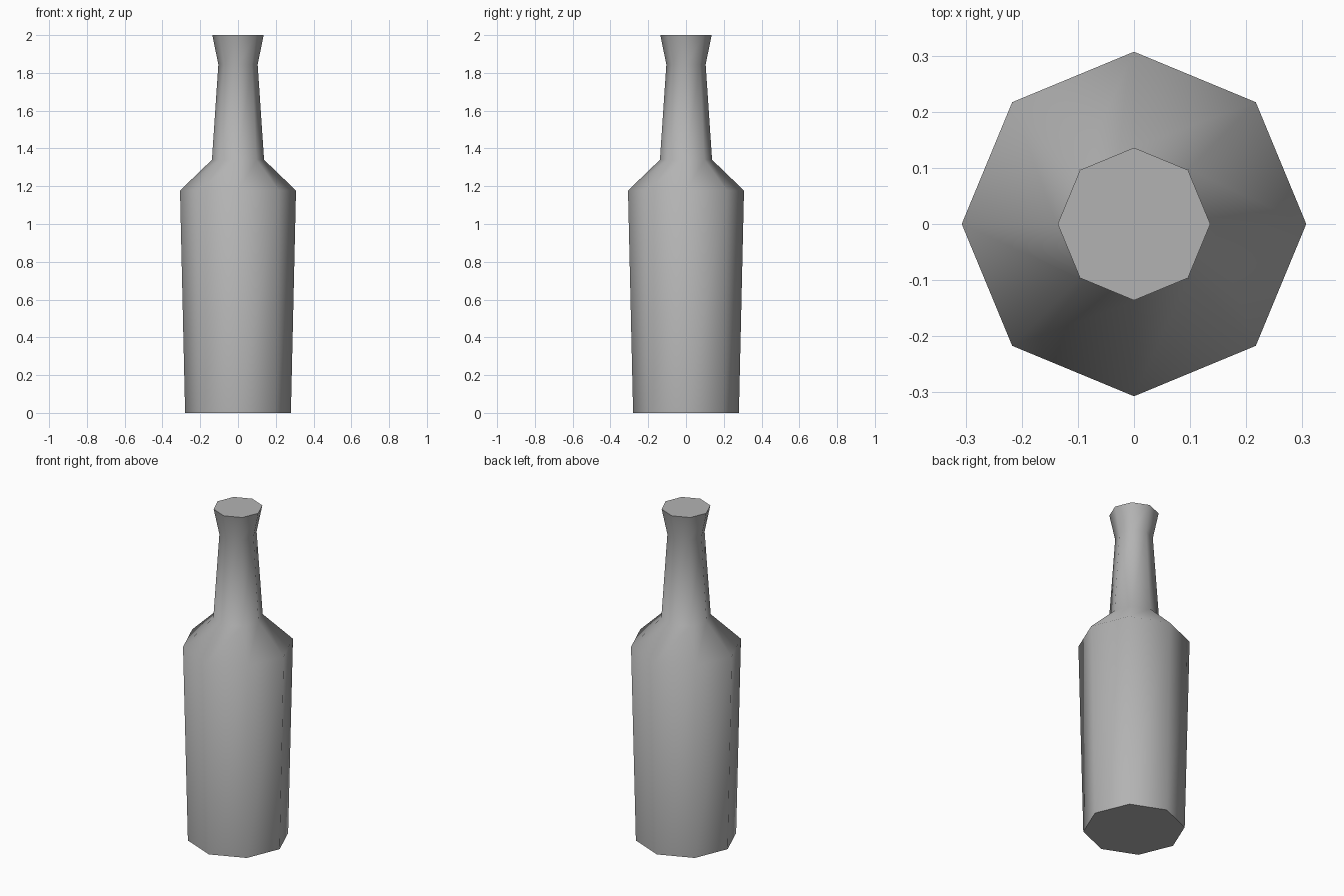
import bpy, bmesh
from math import radians, cos, sin, tau

if "Cube" in bpy.data.objects:
    bpy.data.objects.remove(bpy.data.objects["Cube"])

SIDES = 8
# Bottle profile from base to lip: (radius, height)
PROFILE = [(0.28, 0.0), (0.307, 1.177), (0.138, 1.34), (0.104, 1.845), (0.136, 2.0)]

bm = bmesh.new()

# One eight-sided ring per profile point
rings = [[bm.verts.new((r * cos(tau * i / SIDES), r * sin(tau * i / SIDES), z))
          for i in range(SIDES)] for r, z in PROFILE]

# Walls between neighbouring rings
for low, high in zip(rings, rings[1:]):
    for i in range(SIDES):
        j = (i + 1) % SIDES
        bm.faces.new((low[i], low[j], high[j], high[i]))

# Flat base and closed mouth
bm.faces.new(rings[0][::-1])
bm.faces.new(rings[-1])

mesh = bpy.data.meshes.new("bottle")
bm.to_mesh(mesh)
bm.free()
bottle = bpy.data.objects.new("bottle", mesh)
bpy.context.collection.objects.link(bottle)

# Dark grey surface
grey = bpy.data.materials.new("dark_grey")
grey.diffuse_color = (0.45, 0.45, 0.45, 1)
grey.use_nodes = True
grey.node_tree.nodes["Principled BSDF"].inputs["Base Color"].default_value = grey.diffuse_color
mesh.materials.append(grey)

# Smooth walls, sharp rims
bpy.context.view_layer.objects.active = bottle
bottle.select_set(True)
bpy.ops.object.shade_smooth_by_angle(angle=radians(60))
